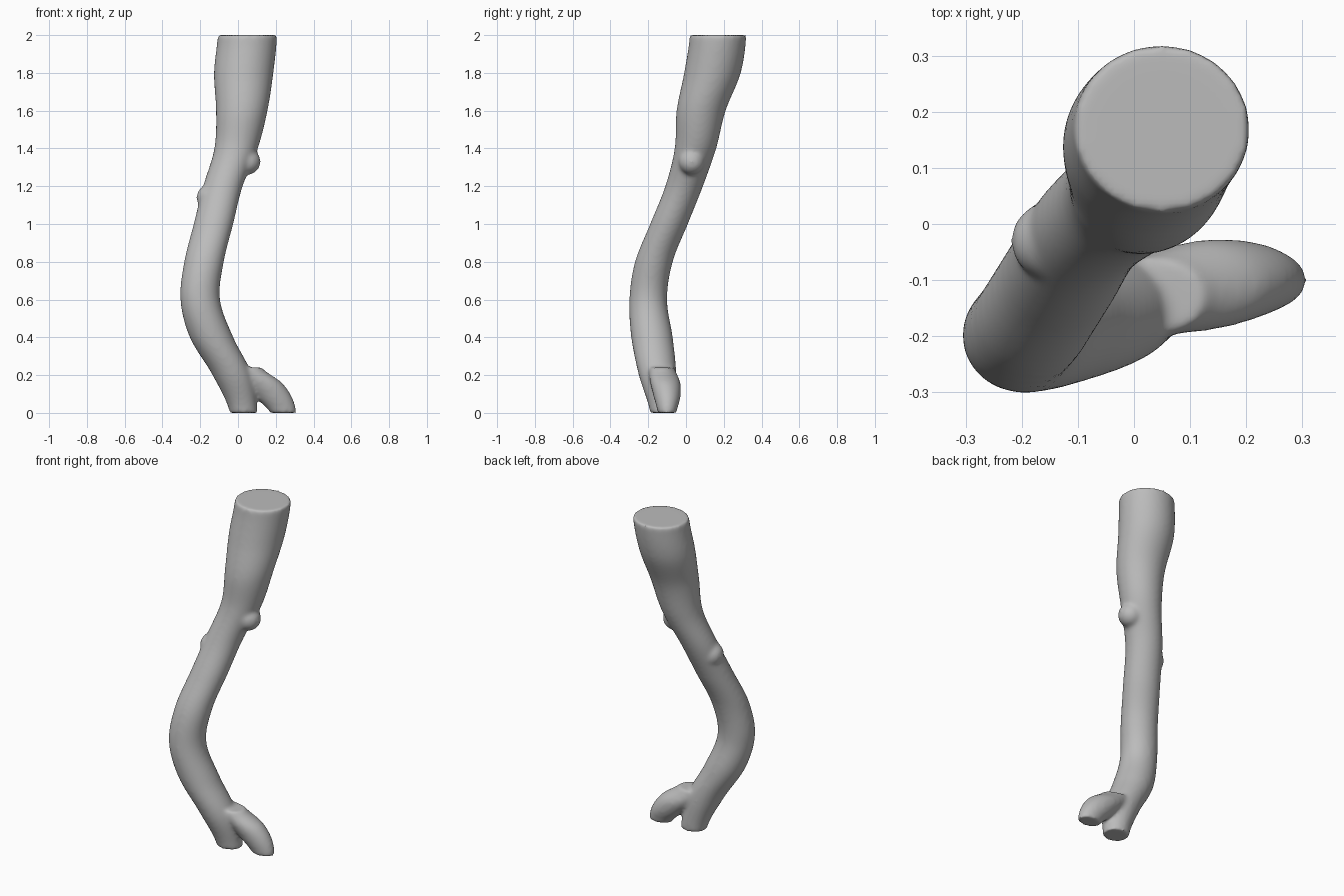
import bpy
import bmesh
import math
from mathutils import Matrix, Vector

default_cube = bpy.data.objects.get("Cube")
if default_cube:
    bpy.data.objects.remove(default_cube, do_unlink=True)

SIDES = 32
SUBSTEPS = 8


def spline_point(before, start, end, after, t):
    """Smooth curve between start and end that passes through both."""
    leaving = (end - before) / 2
    arriving = (after - start) / 2
    ease = t * t * (3 - 2 * t)
    return (
        start.lerp(end, ease)
        + leaving * t * (1 - t) ** 2
        - arriving * t * t * (1 - t)
    )


def smooth_path(stations):
    """Fill in extra stations between the given ones."""
    points = [Vector(station) for station in stations]
    padded = [points[0]] + points + [points[-1]]
    path = []
    for group in zip(padded, padded[1:], padded[2:], padded[3:]):
        path += [spline_point(*group, i / SUBSTEPS) for i in range(SUBSTEPS)]
    return path + [points[-1]]


def add_limb(bm, spacing, widening, stations):
    """Loft level ovals through stations (centre x, centre y, radius), evenly spaced in height."""
    rings = []
    for level, (x, y, radius) in enumerate(smooth_path(stations)):
        z = level * spacing / SUBSTEPS
        ring = []
        for side in range(SIDES):
            angle = math.tau * side / SIDES
            across = radius * widening * math.cos(angle)
            along = radius * math.sin(angle)
            ring.append(bm.verts.new((x + across, y + along, z)))
        rings.append(ring)
    for lower, upper in zip(rings, rings[1:]):
        for i in range(SIDES):
            j = (i + 1) % SIDES
            bm.faces.new((lower[i], lower[j], upper[j], upper[i]))
    bm.faces.new(list(reversed(rings[0])))
    bm.faces.new(rings[-1])


def add_knot(bm, location, radius):
    """Rounded swelling that merges into the bark."""
    bmesh.ops.create_icosphere(
        bm, subdivisions=3, radius=radius, matrix=Matrix.Translation(location)
    )


bm = bmesh.new()

# Main stem, bowed from the foot up to the flat sawn top
add_limb(bm, spacing=.2, widening=1.05, stations=[
    (.03, -.12, .07),
    (-.03, -.15, .1),
    (-.14, -.18, .11),
    (-.2, -.2, .1),
    (-.18, -.17, .1),
    (-.13, -.09, .1),
    (-.08, -.01, .1),
    (-.01, .05, .11),
    (.02, .08, .13),
    (.03, .14, .15),
    (.05, .17, .15),
])

# Short side shoot that forks off near the foot
add_limb(bm, spacing=.08, widening=1.4, stations=[
    (.24, -.1, .05),
    (.19, -.1, .07),
    (.12, -.11, .08),
    (.03, -.13, .07),
])

# Broken twig stub on the left and a swelling on the right
add_knot(bm, location=(.05, .03, 1.33), radius=.07)
add_knot(bm, location=(-.15, -.03, 1.14), radius=.07)

mesh = bpy.data.meshes.new("branch")
bm.to_mesh(mesh)
bm.free()
branch = bpy.data.objects.new("branch", mesh)
bpy.context.collection.objects.link(branch)

# Matte grey wood
shade = (.5, .5, .5, 1)
grey = bpy.data.materials.new("plain grey")
grey.use_nodes = True
grey.diffuse_color = shade
grey.node_tree.nodes["Principled BSDF"].inputs["Base Color"].default_value = shade
mesh.materials.append(grey)

# Fuse the limbs and knots into one skin, then soften the joints and rims
fuse = branch.modifiers.new("fuse", "REMESH")
fuse.mode = "VOXEL"
fuse.voxel_size = .01
fuse.use_smooth_shade = True
soften = branch.modifiers.new("soften", "SMOOTH")
soften.factor = .5
soften.iterations = 12

bpy.context.view_layer.objects.active = branch
branch.select_set(True)
bpy.ops.object.shade_smooth()
